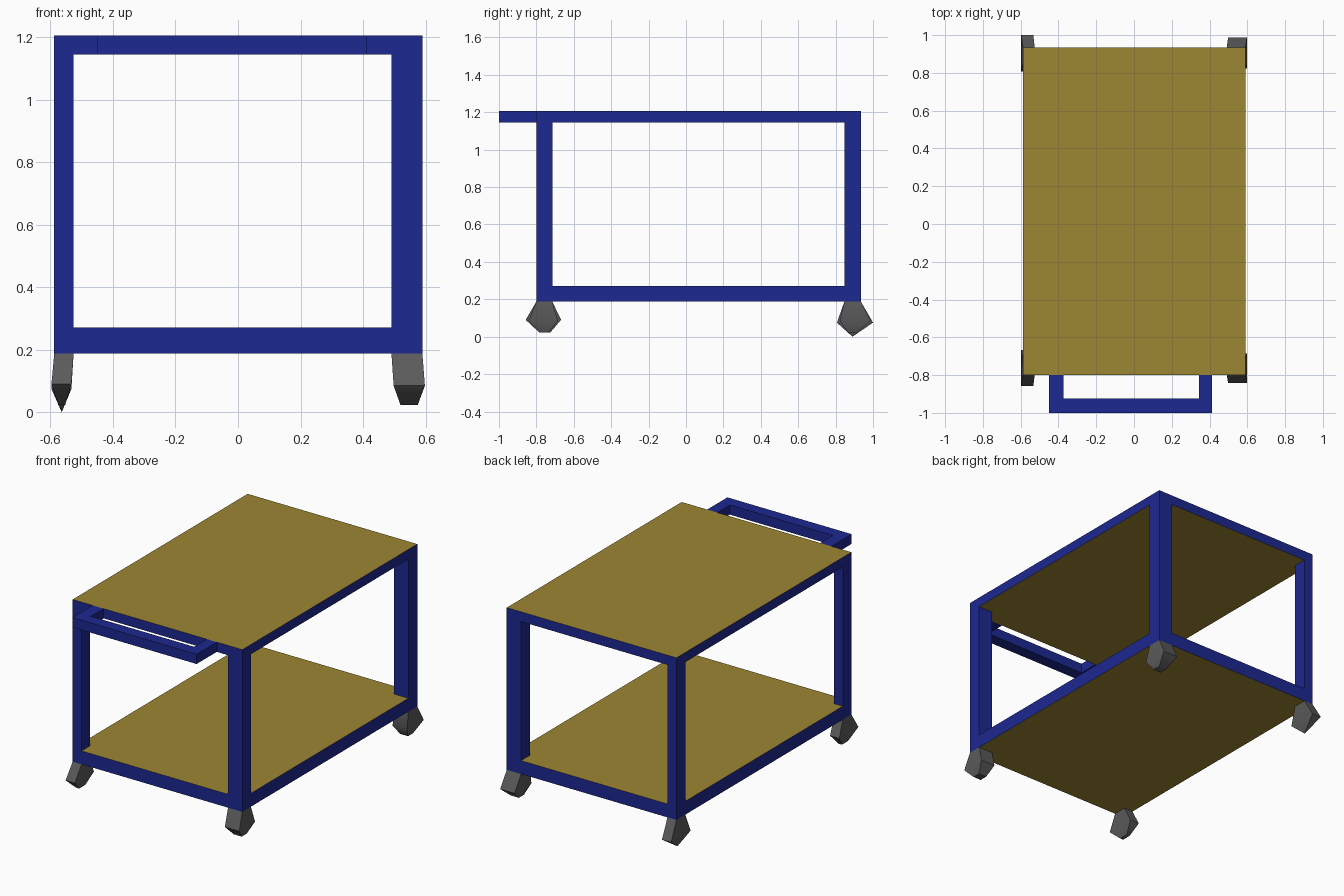
import bpy
import bmesh
import math

if "Cube" in bpy.data.objects:
    bpy.data.objects.remove(bpy.data.objects["Cube"])


def make_mat(name, rgb):
    m = bpy.data.materials.new(name)
    m.diffuse_color = (*rgb, 1.0)
    m.use_nodes = True
    m.node_tree.nodes["Principled BSDF"].inputs["Base Color"].default_value = m.diffuse_color
    return m


BLUE = make_mat("blue frame", (0.012, 0.021, 0.280))
GOLD = make_mat("tan board", (0.335, 0.238, 0.034))
GREY = make_mat("grey caster", (0.105, 0.105, 0.105))


def finish(name, bm, mats):
    bmesh.ops.recalc_face_normals(bm, faces=bm.faces)
    me = bpy.data.meshes.new(name)
    for m in mats:
        me.materials.append(m)
    bm.to_mesh(me)
    bm.free()
    ob = bpy.data.objects.new(name, me)
    bpy.context.collection.objects.link(ob)
    return ob


def add_box(bm, x, y, z):
    """Box from (min, max) ranges."""
    verts = bmesh.ops.create_cube(bm, size=1.0)["verts"]
    for v in verts:
        for i, (lo, hi) in enumerate((x, y, z)):
            v.co[i] = lo if v.co[i] < 0 else hi


X = (-0.588, 0.590)
Y = (-0.80, 0.935)
BASE = 0.188
LOW = (BASE, 0.272)
TOP = (1.145, 1.206)

# Shelves: blue rims, tan upper and lower faces
for name, z in (("lower_shelf", LOW), ("top_shelf", TOP)):
    bm = bmesh.new()
    add_box(bm, X, Y, z)
    bm.normal_update()
    for f in bm.faces:
        f.material_index = 1 if abs(f.normal.z) > 0.5 else 0
    finish(name, bm, [BLUE, GOLD])

# Legs: the right pair is wider than the left
LEG_X = {"left": (X[0], -0.526), "right": (0.491, X[1])}
LEG_Y = {"front": (Y[0], -0.715), "back": (0.847, Y[1])}
for sx, lx in LEG_X.items():
    for sy, ly in LEG_Y.items():
        bm = bmesh.new()
        add_box(bm, lx, ly, (LOW[1], TOP[0]))
        finish(f"{sy}_{sx}_leg", bm, [BLUE])

# Push handle: one U-shaped outline, extruded upward
outline = [(-0.45, -0.80), (-0.45, -1.0), (0.413, -1.0), (0.413, -0.80),
           (0.343, -0.80), (0.343, -0.925), (-0.373, -0.925), (-0.373, -0.80)]
bm = bmesh.new()
base = bm.faces.new([bm.verts.new((x, y, TOP[0])) for x, y in outline])
ext = bmesh.ops.extrude_face_region(bm, geom=[base], use_keep_orig=True)
for g in ext["geom"]:
    if isinstance(g, bmesh.types.BMVert):
        g.co.z = TOP[1]
finish("push_handle", bm, [BLUE])


# Casters: hull of top, widest and bottom sections, softly shaded
def caster(name, sections):
    bm = bmesh.new()
    for z, xs, ys in sections:
        for x in sorted(set(xs)):
            for y in sorted(set(ys)):
                bm.verts.new((x, y, z))
    bmesh.ops.convex_hull(bm, input=bm.verts[:])
    bmesh.ops.dissolve_limit(bm, angle_limit=0.02, verts=bm.verts[:], edges=bm.edges[:])
    ob = finish(name, bm, [GREY])
    bpy.ops.object.select_all(action='DESELECT')
    ob.select_set(True)
    bpy.context.view_layer.objects.active = ob
    bpy.ops.object.shade_smooth_by_angle(angle=math.radians(50))


L, R = LEG_X["left"], LEG_X["right"]
F, B = LEG_Y["front"], LEG_Y["back"]
caster("front_left_caster", [(BASE, L, F),
                             (0.09, (-0.597, -0.533), (-0.857, -0.668)),
                             (0.023, (-0.575, -0.553), (-0.785, -0.725))])
caster("front_right_caster", [(BASE, R, F),
                              (0.085, (0.498, 0.598), (-0.842, -0.685)),
                              (0.023, (0.520, 0.575), (-0.785, -0.735))])
caster("back_left_caster", [(BASE, L, B),
                            (0.075, (-0.597, -0.533), (0.807, 1.0)),
                            (0.0, (-0.564,), (0.89,))])
caster("back_right_caster", [(BASE, R, B),
                             (0.085, (0.498, 0.598), (0.822, 0.988)),
                             (0.023, (0.520, 0.575), (0.865, 0.915))])
